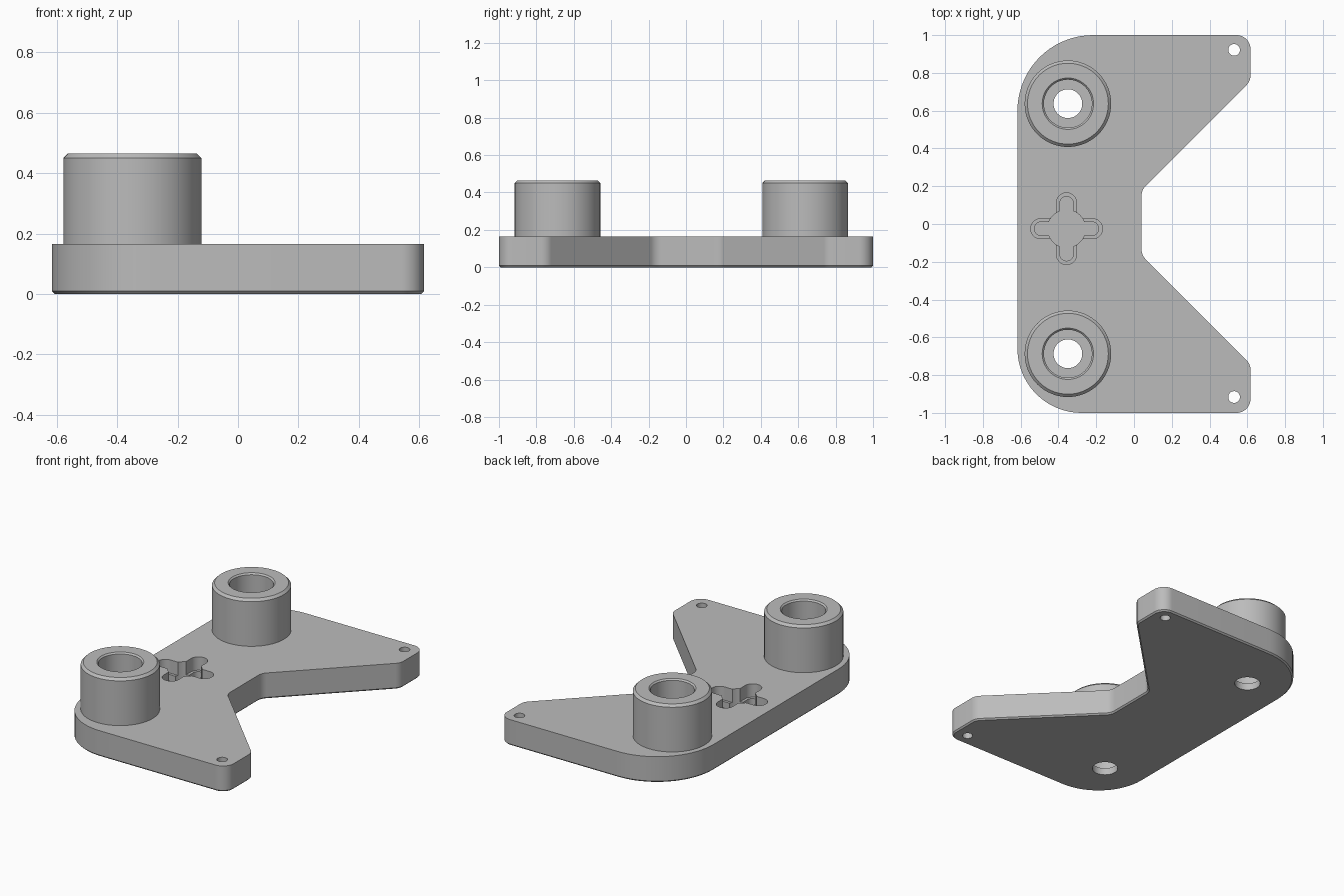
import bpy, bmesh, math
from mathutils import Vector

cube = bpy.data.objects.get("Cube")
if cube:
    bpy.data.objects.remove(cube, do_unlink=True)

grey = bpy.data.materials.new("plain grey")
grey.use_nodes = True
GREY = (0.5, 0.5, 0.5, 1)
grey.diffuse_color = GREY
grey.node_tree.nodes["Principled BSDF"].inputs["Base Color"].default_value = GREY

THICK = 0.165
BOSS_X, BOSS_YS = -0.35, (0.637, -0.687)
BORE, HOLE, FLOOR = 0.127, 0.076, 0.045
CROSS = (-0.357, -0.025)


def make_object(name, bm):
    bmesh.ops.recalc_face_normals(bm, faces=bm.faces)
    mesh = bpy.data.meshes.new(name)
    bm.to_mesh(mesh)
    bm.free()
    mesh.materials.append(grey)
    obj = bpy.data.objects.new(name, mesh)
    bpy.context.collection.objects.link(obj)
    return obj


def activate(obj):
    bpy.ops.object.select_all(action='DESELECT')
    obj.select_set(True)
    bpy.context.view_layer.objects.active = obj


def round_corners(corners):
    """Turn (x, y, radius) corners into a polygon with arcs."""
    points = []
    for i, (x, y, r) in enumerate(corners):
        p = Vector((x, y))
        a = (Vector(corners[i - 1][:2]) - p).normalized()
        b = (Vector(corners[(i + 1) % len(corners)][:2]) - p).normalized()
        half = a.angle(b) / 2
        centre = p + (a + b).normalized() * (r / math.sin(half))
        start = p + a * (r / math.tan(half)) - centre
        sweep = start.angle_signed(p + b * (r / math.tan(half)) - centre)
        steps = max(6, int(abs(sweep) / math.radians(5)))
        for k in range(steps + 1):
            t = -sweep * k / steps
            points.append(centre + Vector((
                start.x * math.cos(t) - start.y * math.sin(t),
                start.x * math.sin(t) + start.y * math.cos(t))))
    return points


def prism(name, points, z0, z1, chamfer=0):
    bm = bmesh.new()
    base = bm.faces.new([bm.verts.new((p[0], p[1], z0)) for p in points])
    rim = list(base.edges)
    grown = bmesh.ops.extrude_face_region(bm, geom=[base], use_keep_orig=True)
    top = [v for v in grown["geom"] if isinstance(v, bmesh.types.BMVert)]
    bmesh.ops.translate(bm, verts=top, vec=(0, 0, z1 - z0))
    bmesh.ops.recalc_face_normals(bm, faces=bm.faces)
    if chamfer:
        bmesh.ops.bevel(bm, geom=rim, offset=chamfer, segments=1, affect='EDGES')
    return make_object(name, bm)


def disc(name, x, y, r, z0, z1, n=64):
    ring = [(x + r * math.cos(2 * math.pi * k / n),
             y + r * math.sin(2 * math.pi * k / n)) for k in range(n)]
    return prism(name, ring, z0, z1)


def slot(name, length, width, z0):
    """Two crossing round-ended slots."""
    cutters = []
    for hx, hy in ((length, width), (width, length)):
        cx, cy = CROSS
        r = width * 0.995
        pts = round_corners([(cx - hx, cy - hy, r), (cx + hx, cy - hy, r),
                             (cx + hx, cy + hy, r), (cx - hx, cy + hy, r)])
        cutters.append(prism(name, pts, z0, THICK + 0.1))
    return cutters


def tube(name, profile, x, y, n=64):
    """Revolve an open (radius, z) profile about a vertical axis."""
    bm = bmesh.new()
    rings = [[bm.verts.new((x + r * math.cos(2 * math.pi * k / n),
                            y + r * math.sin(2 * math.pi * k / n), z))
              for k in range(n)] for r, z in profile]
    for low, high in zip(rings, rings[1:]):
        for k in range(n):
            j = (k + 1) % n
            bm.faces.new((low[k], low[j], high[j], high[k]))
    return make_object(name, bm)


# Base plate with a wide notch between two arms
outline = round_corners([
    (-0.617, -1, 0.34), (0.617, -1, 0.075), (0.617, -0.742, 0.075),
    (0.04, -0.165, 0.075), (0.04, 0.18, 0.075), (0.617, 0.757, 0.075),
    (0.617, 1, 0.075), (-0.617, 1, 0.4)])
plate = prism("base_plate", outline, 0, THICK, chamfer=0.009)

# Bores, screw holes and the stepped cross-shaped socket
cutters = []
for y in BOSS_YS:
    cutters.append(disc("bore_cutter", BOSS_X, y, BORE, FLOOR, THICK + 0.1))
    cutters.append(disc("hole_cutter", BOSS_X, y, HOLE, -0.1, THICK + 0.1))
for y in (0.922, -0.916):
    cutters.append(disc("screw_cutter", 0.53, y, 0.031, -0.1, THICK + 0.1, 32))
cutters += slot("ledge_cutter", 0.19, 0.053, 0.08)
cutters += slot("slot_cutter", 0.17, 0.036, 0.04)
cutters.append(disc("socket_cutter", *CROSS, 0.1, 0.04, THICK + 0.1))

activate(plate)
for cutter in cutters:
    cutter.hide_render = True
    mod = plate.modifiers.new("cut", 'BOOLEAN')
    mod.operation = 'DIFFERENCE'
    mod.solver = 'EXACT'
    mod.object = cutter
    bpy.ops.object.modifier_apply(modifier=mod.name)
    bpy.data.objects.remove(cutter, do_unlink=True)

# Hollow bosses with chamfered rims
boss_profile = [(0.229, THICK), (0.229, 0.45), (0.214, 0.465),
                (0.136, 0.465), (BORE, 0.456), (BORE, THICK)]
bosses = [tube(side + "_boss", boss_profile, BOSS_X, y)
          for side, y in zip(("back", "front"), BOSS_YS)]

for obj in [plate] + bosses:
    activate(obj)
    bpy.ops.object.shade_smooth_by_angle(angle=math.radians(25))
